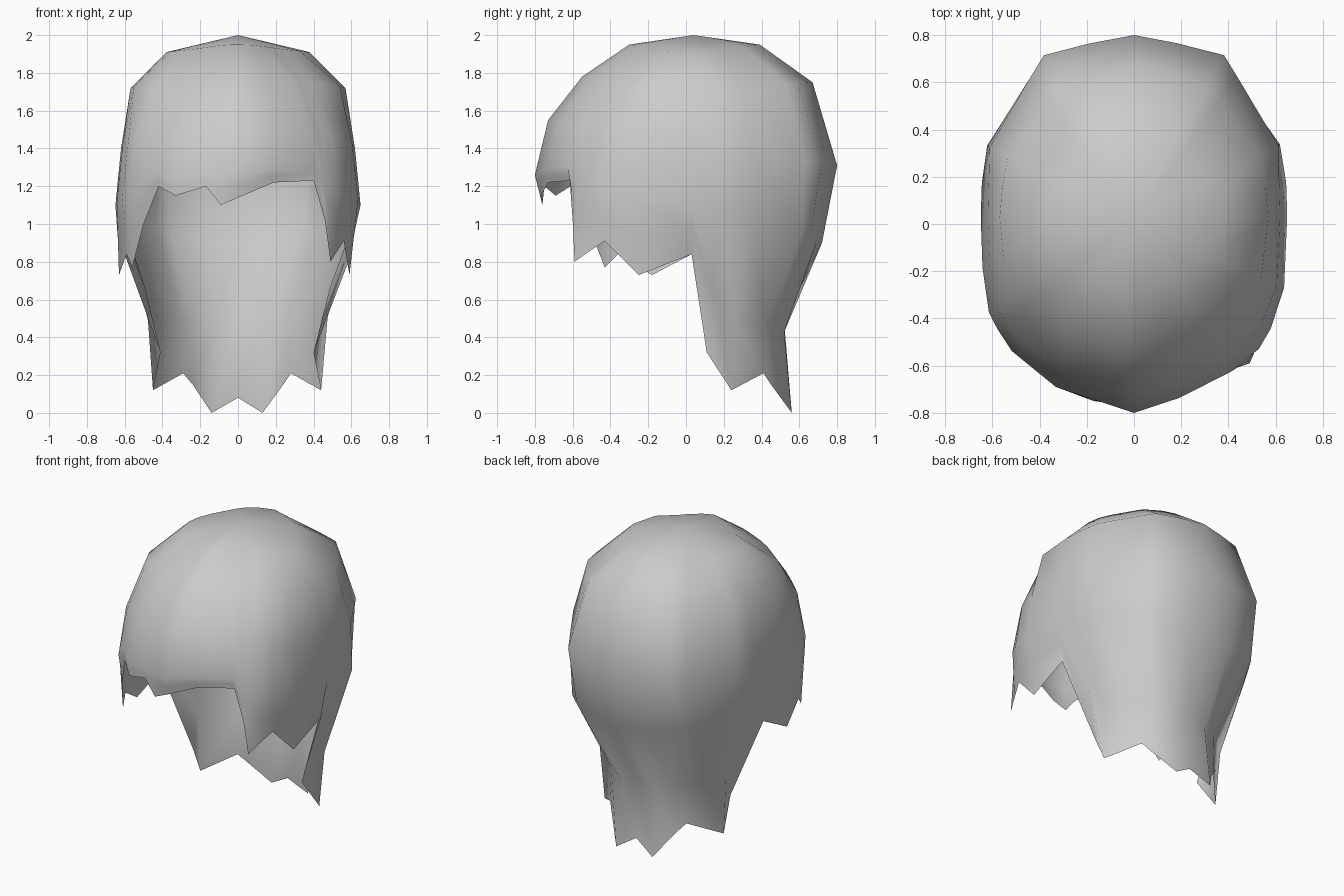
import bpy, bmesh, math

if "Cube" in bpy.data.objects:
    bpy.data.objects.remove(bpy.data.objects["Cube"], do_unlink=True)

# Jagged hem, counter-clockwise from the left side
HEM = [(.60, .03, .84), (.40, .11, .32), (.44, .24, .12), (.28, .41, .21), (.24, .45, .15),
       (.13, .56, 0), (0, .53, .08), (-.14, .56, 0), (-.24, .45, .15), (-.29, .41, .21),
       (-.45, .24, .12), (-.41, .11, .32), (-.60, .03, .84), (-.63, -.18, .73),
       (-.59, -.36, .84), (-.56, -.43, .77), (-.50, -.52, 1.0), (-.42, -.61, 1.20),
       (-.33, -.69, 1.15), (-.17, -.75, 1.20), (-.09, -.76, 1.10), (0, -.77, 1.14),
       (.19, -.73, 1.22), (.40, -.61, 1.23), (.46, -.60, 1.02), (.49, -.59, .80),
       (.52, -.52, .85), (.56, -.43, .91), (.59, -.25, .73)]

# Half outline of the head from above, front to back, as fractions of width and depth
PLAN = [(0, -1), (.51, -.863), (.83, -.65), (.97, -.43), (.99, -.2), (1, 0),
        (.985, .425), (.6, .9125), (0, 1)]

# Dome rings: half width, front depth, back depth,
# height at side, front and back, rounding of the corners
RINGS = [(.38, .30, .39, 1.91, 1.95, 1.95, .14),
         (.57, .55, .67, 1.72, 1.78, 1.75, .05),
         (.62, .73, .80, 1.40, 1.55, 1.31, 0),
         (.65, .80, .72, 1.10, 1.26, .90, 0)]


def direction(p):
    d = math.hypot(p[0], p[1])
    return p[0] / d, p[1] / d


def ring_point(ring, hem):
    """Point of a ring in the direction of a hem point."""
    width, front, back, z_side, z_front, z_back, cut = ring
    c, s = direction(hem)
    depth, z_end = (back, z_back) if s > 0 else (front, z_front)
    u, v = abs(c) / width, s / depth
    for (x0, y0), (x1, y1) in zip(PLAN, PLAN[1:]):
        if u * y0 - v * x0 <= 1e-9 and u * y1 - v * x1 >= -1e-9:
            r = (x0 * y1 - x1 * y0) / (u * (y1 - y0) - v * (x1 - x0))
            break
    r *= 1 - cut * (2 * s * c) ** 2
    z = z_side + (z_end - z_side) * s * s
    return r * c, r * s, max(z, hem[2] + .07)


def column(hem):
    """Points from the crown down to one hem point."""
    pts = [ring_point(r, hem) for r in RINGS]
    c, s = direction(hem)
    nape = max(0, s)                        # the nape curves inward
    t = .5 + .6 * (nape * c) ** 2
    x, y, z = [a + (b - a) * t for a, b in zip(pts[-1], hem)]
    tuck = 1 - .17 * nape
    return pts + [(x * tuck, y * tuck, z), hem]


# Hair shell
bm = bmesh.new()
crown = bm.verts.new((0, .04, 2))
cols = [[bm.verts.new(p) for p in column(h)] for h in HEM]
for a, b in zip(cols, cols[1:] + cols[:1]):
    bm.faces.new((crown, a[0], b[0]))
    for i in range(len(a) - 1):
        bm.faces.new((a[i], a[i + 1], b[i + 1], b[i]))
for f in bm.faces:
    f.smooth = True
mesh = bpy.data.meshes.new("hair_shell")
bm.to_mesh(mesh)
bm.free()
hair = bpy.data.objects.new("hair_shell", mesh)
bpy.context.collection.objects.link(hair)

# Plain grey
grey = bpy.data.materials.new("light_grey")
grey.use_nodes = True
grey.diffuse_color = (.6, .6, .6, 1)
grey.node_tree.nodes["Principled BSDF"].inputs["Base Color"].default_value = (.6, .6, .6, 1)
mesh.materials.append(grey)
